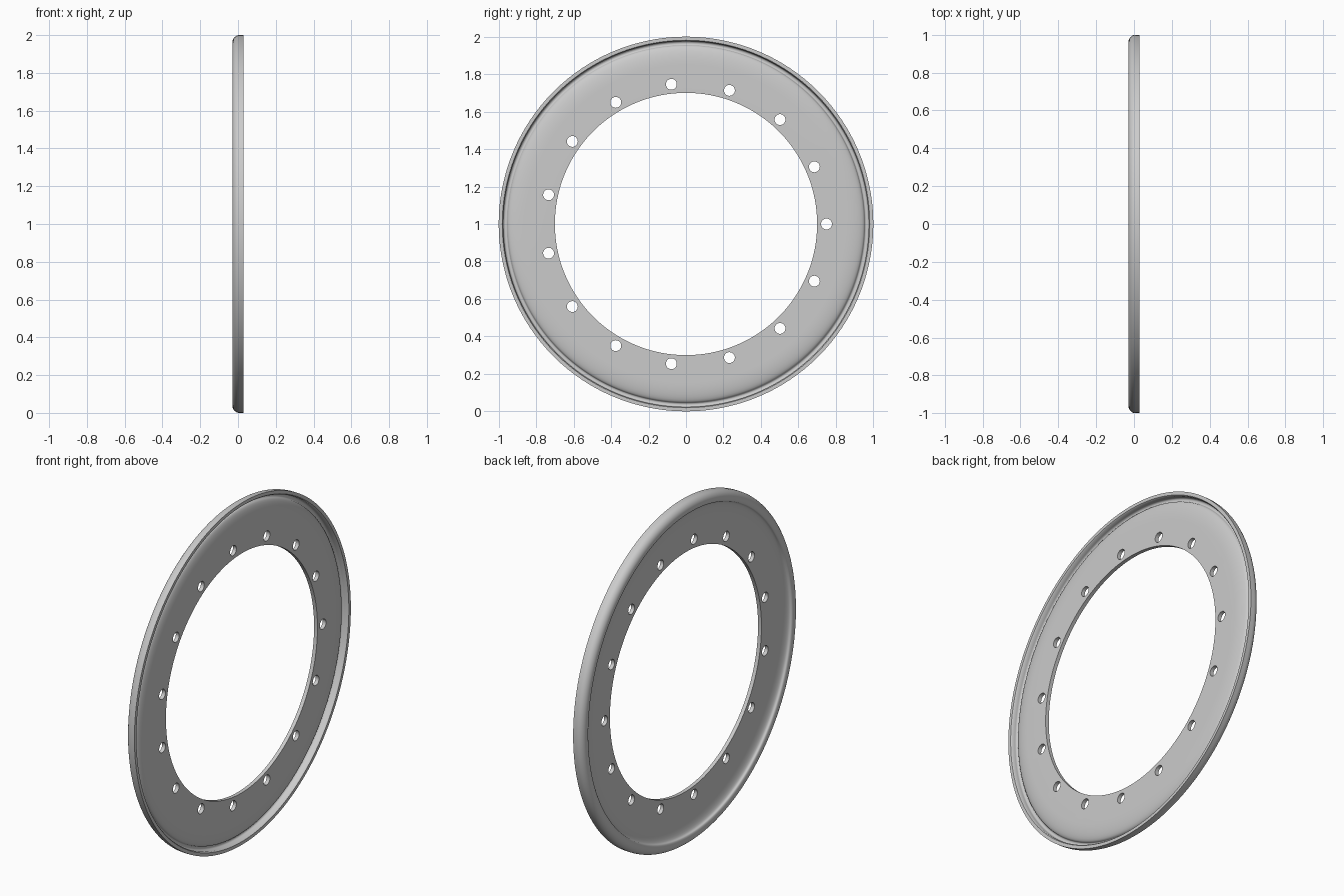
import bpy, bmesh
from math import sin, cos, pi, radians
from mathutils import Matrix, Vector

cube = bpy.data.objects.get("Cube")
if cube:
    bpy.data.objects.remove(cube, do_unlink=True)

SEGMENTS = 192
HOLES = 15

steel = bpy.data.materials.new("light grey metal")
steel.use_nodes = True
grey = (0.6, 0.6, 0.6, 1)
steel.diffuse_color = grey
steel.node_tree.nodes["Principled BSDF"].inputs["Base Color"].default_value = grey


def arc(r, x, size_r, size_x, steps=8):
    """Quarter ellipse about (r, x), from its x end round to its r end."""
    return [(r + size_r * sin(i / steps * pi / 2), x + size_x * cos(i / steps * pi / 2))
            for i in range(steps + 1)]


def add_object(name, bm):
    mesh = bpy.data.meshes.new(name)
    bm.to_mesh(mesh)
    bm.free()
    obj = bpy.data.objects.new(name, mesh)
    bpy.context.collection.objects.link(obj)
    return obj


# Curled ring: closed (radius, x) section turned about the x axis
# Back: flat web, slope to the rolled rim, outer wall
back = ([(0.70, 0.002)] + arc(0.84, -0.022, 0.098, 0.024)
        + arc(0.958, -0.022, -0.02, -0.008, 4)[-2::-1]
        + arc(0.96, 0.008, 0.04, -0.038)[1:])
# Front: flat web, slope into the channel, inner wall of the lip
front = ([(0.70, 0.024)] + arc(0.85, -0.002, 0.104, 0.026)
         + arc(0.964, -0.002, -0.01, -0.007, 4)[-2::-1]
         + arc(0.965, 0.004, 0.011, -0.013, 4)[1:]
         + [(0.976, 0.024), (0.981, 0.03), (1.0, 0.03)])
bm = bmesh.new()
verts = [bm.verts.new((x, r, 0)) for r, x in back + front[::-1]]
edges = [bm.edges.new((a, b)) for a, b in zip(verts, verts[1:] + verts[:1])]
bmesh.ops.spin(bm, geom=verts + edges, cent=(0, 0, 0), axis=(1, 0, 0),
               angle=2 * pi, steps=SEGMENTS, use_merge=True)
bmesh.ops.remove_doubles(bm, verts=bm.verts, dist=0.0001)
bmesh.ops.recalc_face_normals(bm, faces=bm.faces)
bmesh.ops.translate(bm, verts=bm.verts, vec=(0, 0, 1))
ring = add_object("dished_ring", bm)
ring.data.materials.append(steel)

# Bolt hole cutters
bm = bmesh.new()
for i in range(HOLES):
    a = 2 * pi * i / HOLES
    place = Matrix.Translation(Vector((0, 0.75 * cos(a), 1 + 0.75 * sin(a))))
    bmesh.ops.create_cone(bm, cap_ends=True, segments=32, radius1=0.029, radius2=0.029,
                          depth=0.2, matrix=place @ Matrix.Rotation(pi / 2, 4, 'Y'))
cutter = add_object("bolt_hole_cutter", bm)
cutter.data.materials.append(steel)
cutter.hide_render = True

# Cut the holes, then smooth the curved faces
cut = ring.modifiers.new("bolt_holes", 'BOOLEAN')
cut.operation = 'DIFFERENCE'
cut.solver = 'EXACT'
cut.object = cutter
bpy.ops.object.select_all(action='DESELECT')
bpy.context.view_layer.objects.active = ring
ring.select_set(True)
bpy.ops.object.modifier_apply(modifier=cut.name)
bpy.data.objects.remove(cutter, do_unlink=True)
bpy.ops.object.shade_smooth_by_angle(angle=radians(40))
